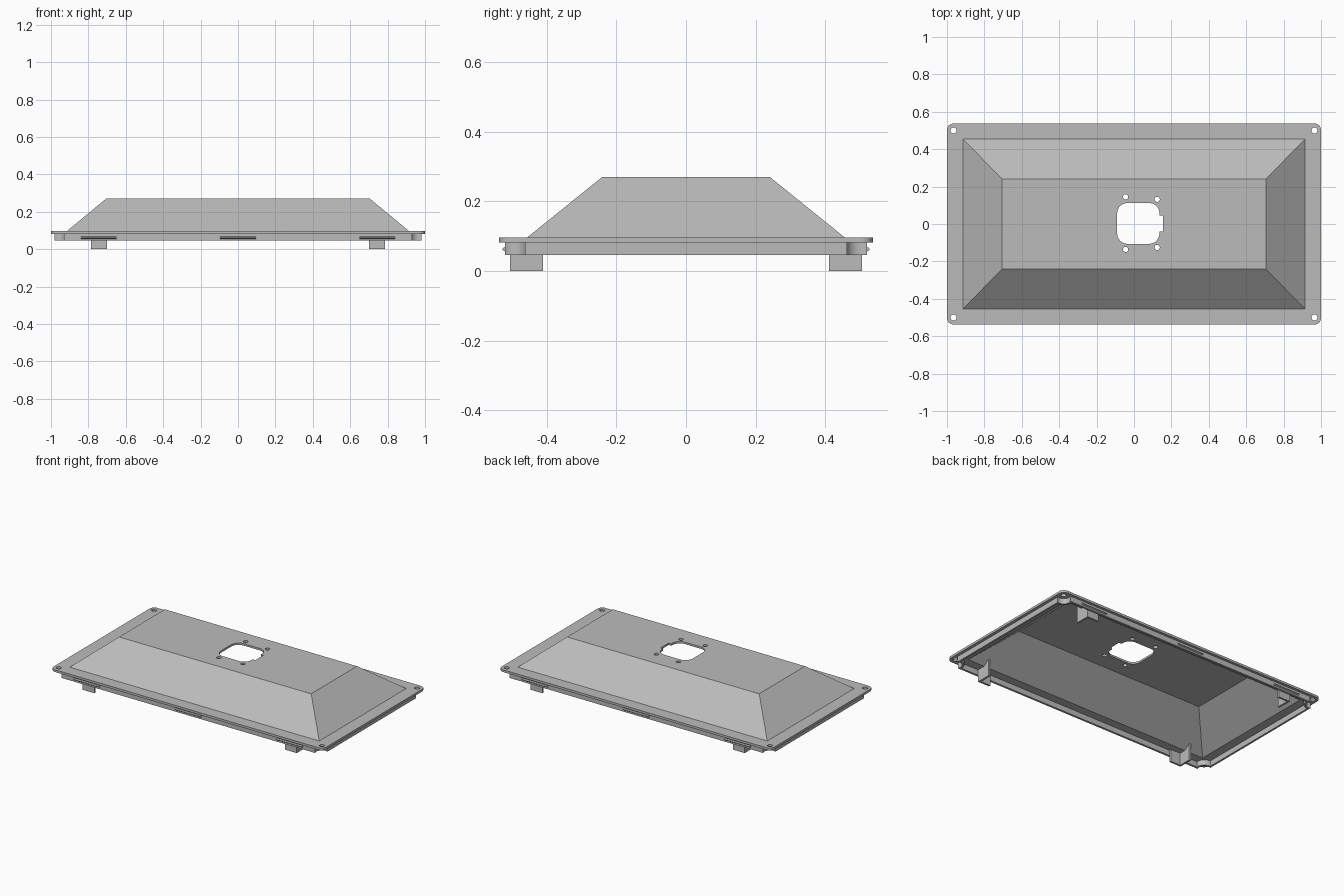
import bpy, bmesh, math

if "Cube" in bpy.data.objects:
    bpy.data.objects.remove(bpy.data.objects["Cube"])

grey = bpy.data.materials.new("light grey")
grey.use_nodes = True
COLOUR = (0.5, 0.5, 0.5, 1)
grey.diffuse_color = COLOUR
grey.node_tree.nodes["Principled BSDF"].inputs["Base Color"].default_value = COLOUR


def loft(name, bottom, top):
    """Closed solid between two matching loops of 3D points."""
    bm = bmesh.new()
    a = [bm.verts.new(p) for p in bottom]
    b = [bm.verts.new(p) for p in top]
    bm.faces.new(a[::-1])
    bm.faces.new(b)
    n = len(a)
    for i in range(n):
        j = (i + 1) % n
        bm.faces.new((a[i], a[j], b[j], b[i]))
    bmesh.ops.recalc_face_normals(bm, faces=bm.faces)
    mesh = bpy.data.meshes.new(name)
    bm.to_mesh(mesh)
    bm.free()
    mesh.materials.append(grey)
    obj = bpy.data.objects.new(name, mesh)
    bpy.context.collection.objects.link(obj)
    return obj


def prism(name, outline, z0, z1):
    return loft(name, [(x, y, z0) for x, y in outline], [(x, y, z1) for x, y in outline])


def combine(target, other, operation):
    """Apply a boolean and discard the helper."""
    mod = target.modifiers.new("bool", 'BOOLEAN')
    mod.operation = operation
    mod.solver = 'EXACT'
    mod.object = other
    bpy.context.view_layer.objects.active = target
    bpy.ops.object.modifier_apply(modifier=mod.name)
    bpy.data.objects.remove(other)


def arc(cx, cy, r, a0, a1, steps=8):
    angles = [math.radians(a0 + (a1 - a0) * i / steps) for i in range(steps + 1)]
    return [(cx + r * math.cos(a), cy + r * math.sin(a)) for a in angles]


def circle(cx, cy, r):
    return arc(cx, cy, r, 0, 345, 23)


def rounded(hx, hy, r, cx=0, cy=0):
    pts = []
    for k, (sx, sy) in enumerate(((1, 1), (-1, 1), (-1, -1), (1, -1))):
        pts += arc(cx + sx * (hx - r), cy + sy * (hy - r), r, 90 * k, 90 * k + 90)
    return pts


SCREW_X, SCREW_Y = 0.965, 0.5


def notched(hx, hy, r):
    """Rectangle with a round bite around each corner screw."""
    a0 = math.degrees(math.asin((hx - SCREW_X) / r))
    a1 = math.degrees(math.asin((hy - SCREW_Y) / r))
    quarter = arc(SCREW_X, SCREW_Y, r, 270 + a0, 180 - a1)
    pts = []
    for sx, sy in ((1, 1), (-1, 1), (-1, -1), (1, -1)):
        loop = [(sx * x, sy * y) for x, y in quarter]
        pts += loop if sx * sy > 0 else loop[::-1]
    return pts


TOP = 0.27


def hip(name, z0, z1, drop=0):
    """Four-sided sloped block; drop shifts the slopes downward."""
    def ring(z):
        d = TOP - z - drop
        hx, hy = 0.705 + 1.21 * d, 0.24 + 1.24 * d
        return [(hx, hy, z), (-hx, hy, z), (-hx, -hy, z), (hx, -hy, z)]
    return loft(name, ring(z0), ring(z1))


# Hollow cover with flange
cover = prism("cover", rounded(1.0, 0.537, 0.035), 0.081, 0.096)
combine(cover, hip("raised", 0.09, TOP), 'UNION')
combine(cover, hip("hollow", 0.06, TOP - 0.013, 0.02), 'DIFFERENCE')

# Centre opening with side notch, and its four fixing holes
combine(cover, prism("opening", rounded(0.113, 0.109, 0.055, 0.023, 0.003), 0.2, 0.3), 'DIFFERENCE')
combine(cover, prism("side_notch", rounded(0.05, 0.043, 0.003, 0.105, 0.003), 0.2, 0.3), 'DIFFERENCE')
for x, y in ((-0.045, 0.145), (0.124, 0.132), (-0.045, -0.136), (0.124, -0.125)):
    combine(cover, prism("hole", circle(x, y, 0.014), 0.2, 0.3), 'DIFFERENCE')

# Corner screw holes
for sx in (-1, 1):
    for sy in (-1, 1):
        hole = prism("hole", circle(sx * SCREW_X, sy * SCREW_Y, 0.016), 0.05, 0.15)
        combine(cover, hole, 'DIFFERENCE')

# Lip below the flange, bending in around the screws
lip = prism("lip", notched(0.98, 0.52, 0.04), 0.045, 0.081)
combine(lip, prism("lip_inside", notched(0.967, 0.506, 0.053), 0.02, 0.1), 'DIFFERENCE')

parts = [cover, lip]
for side, sy in (("front", -1), ("back", 1)):
    # Snap ridges along the long sides
    for place, cx in (("right", -0.745), ("middle", 0), ("left", 0.745)):
        profile = [(0.518, 0.054), (0.527, 0.060), (0.527, 0.064), (0.518, 0.070)]
        parts.append(loft(f"{side}_{place}_ridge",
                          [(cx - 0.095, sy * y, z) for y, z in profile],
                          [(cx + 0.095, sy * y, z) for y, z in profile]))
    # L-shaped feet: a plate along the lip and an outer rib
    for place, sx in (("right", -1), ("left", 1)):
        plate = [(0.70, 0.493), (0.785, 0.493), (0.785, 0.506), (0.70, 0.506)]
        parts.append(prism(f"{side}_{place}_foot_plate",
                           [(sx * x, sy * y) for x, y in plate], 0, 0.082))
        rib = [(0.493, 0), (0.41, 0), (0.41, 0.117), (0.455, 0.083), (0.493, 0.083)]
        parts.append(loft(f"{side}_{place}_foot_rib",
                          [(sx * 0.772, sy * y, z) for y, z in rib],
                          [(sx * 0.785, sy * y, z) for y, z in rib]))

# Smooth the round walls, keep edges crisp
bpy.ops.object.select_all(action='DESELECT')
for obj in parts:
    obj.select_set(True)
bpy.context.view_layer.objects.active = cover
bpy.ops.object.shade_smooth_by_angle(angle=math.radians(25))
